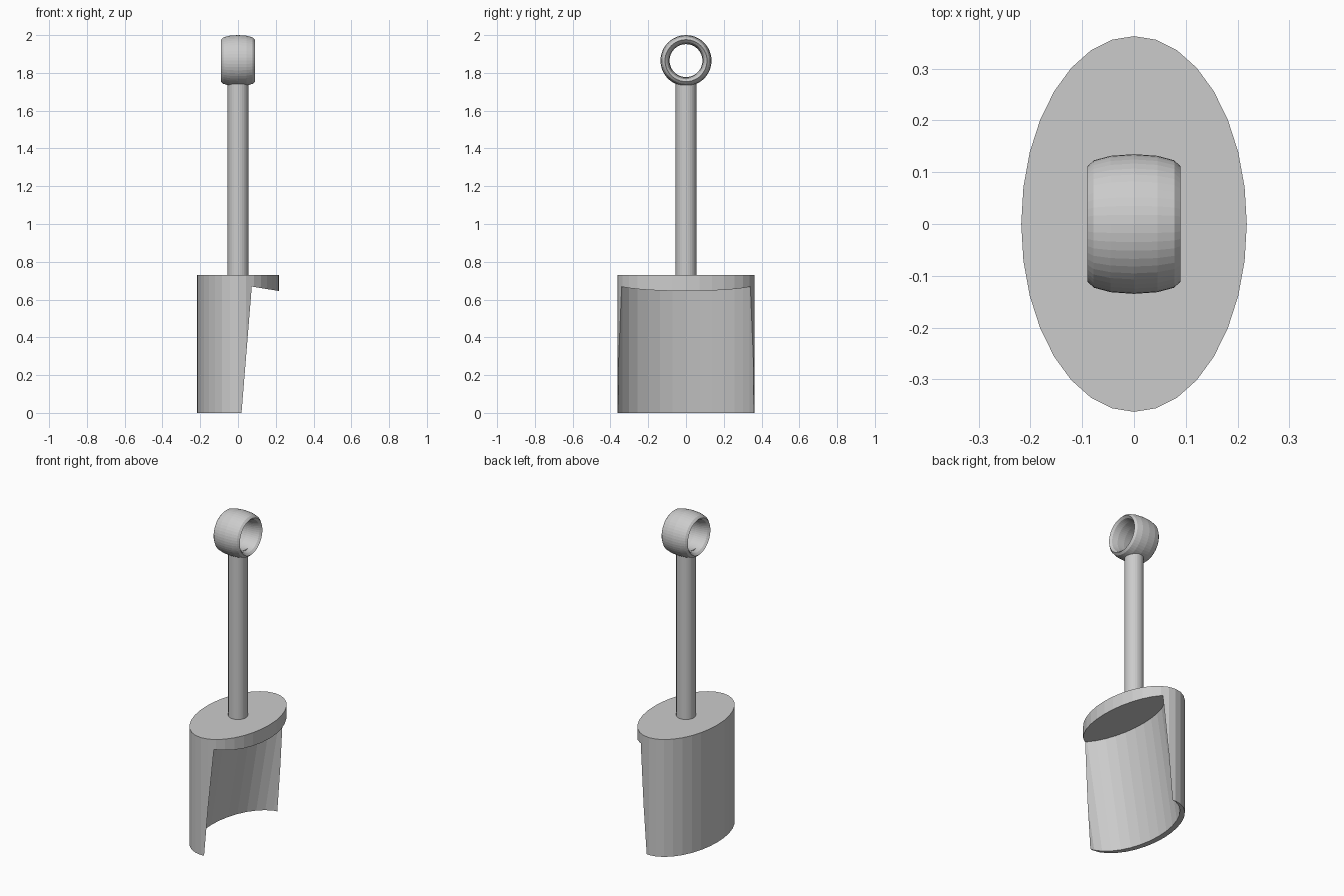
import bpy
from math import radians, sin, cos, pi

if "Cube" in bpy.data.objects:
    bpy.data.objects.remove(bpy.data.objects["Cube"])

RX, RY, TOP = 0.218, 0.363, 0.73      # oval body
TILT = radians(9.3)                   # lean of the scooped-out oval


def oval(name, rx, ry, height, location, tilt=0):
    bpy.ops.mesh.primitive_cylinder_add(vertices=32, radius=1, depth=height, location=location)
    ob = bpy.context.object
    ob.name = name
    ob.scale = (rx, ry, 1)
    bpy.ops.object.transform_apply(location=False, rotation=False, scale=True)
    ob.rotation_euler.y = tilt
    return ob


# Scoop blade: an oval block with a leaning copy of itself cut away
blade = oval("scoop_blade", RX, RY, TOP, (0, 0, TOP / 2))
L = 1.2
cutter = oval("blade_cutter", RX, RY, L,
              (0.145 - sin(TILT) * L / 2, 0, 0.657 - cos(TILT) * L / 2), TILT)
cut = blade.modifiers.new("cut", 'BOOLEAN')
cut.operation = 'DIFFERENCE'
cut.solver = 'EXACT'
cut.object = cutter
bpy.context.view_layer.objects.active = blade
bpy.ops.object.select_all(action='DESELECT')
blade.select_set(True)
bpy.ops.object.modifier_apply(modifier=cut.name)
bpy.data.objects.remove(cutter)

# Straight handle, its top just breaking into the ring
oval("handle_rod", 0.055, 0.055, 1.776 - TOP, (0, 0, (1.776 + TOP) / 2))

# Ring grip: a torus stretched along its axis, axis along x
bpy.ops.mesh.primitive_torus_add(major_segments=48, minor_segments=12,
                                 major_radius=0.111, minor_radius=0.024,
                                 location=(0, 0, 1.865), rotation=(0, pi / 2, 0))
ring = bpy.context.object
ring.name = "grip_ring"
ring.scale.z = 0.09 / 0.024
